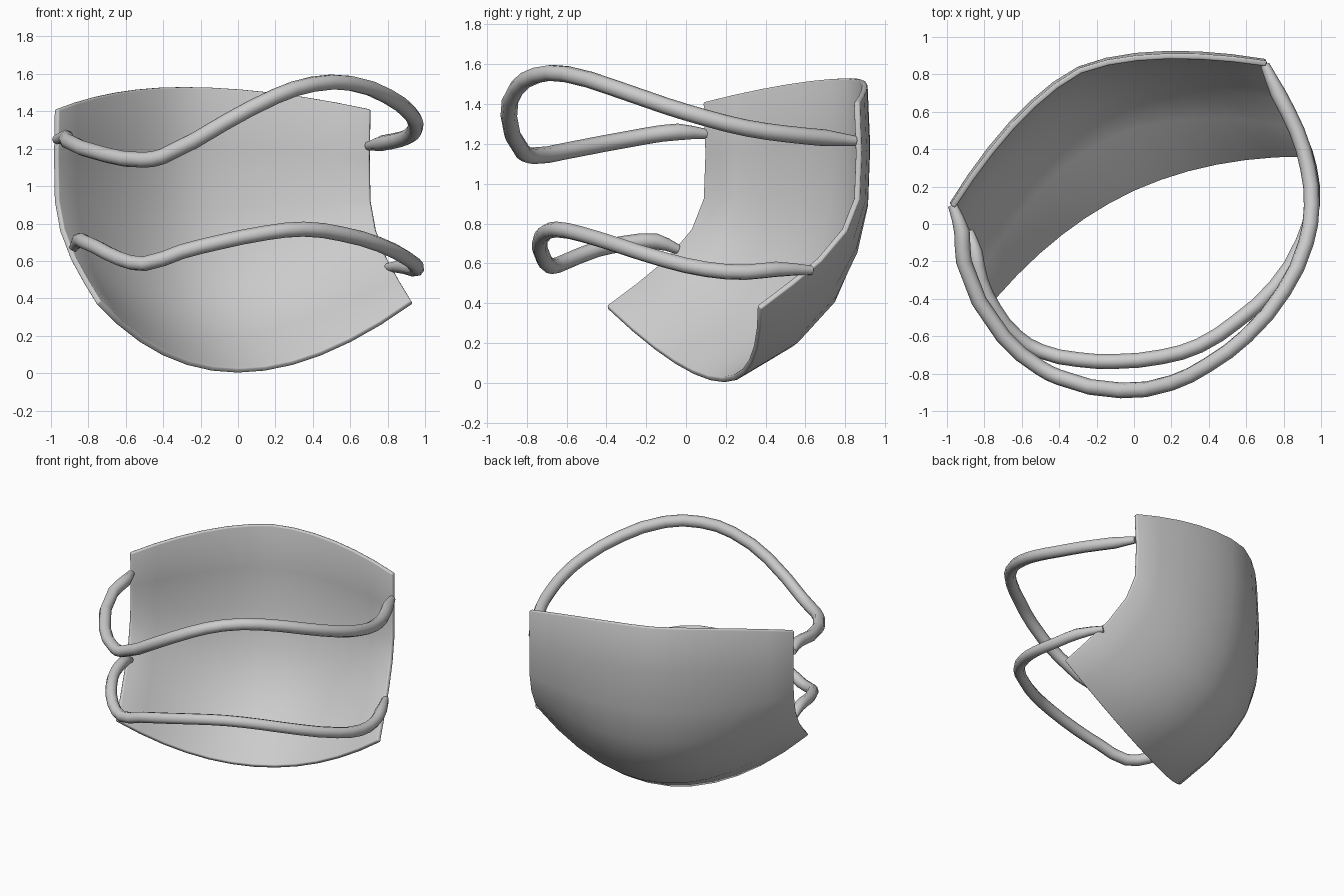
import bpy, math
from mathutils import Matrix, Vector

cube = bpy.data.objects.get("Cube")
if cube:
    bpy.data.objects.remove(cube)

grey = bpy.data.materials.new("light_grey")
grey.use_nodes = True
colour = (0.6, 0.6, 0.6, 1)
grey.diffuse_color = colour
grey.node_tree.nodes["Principled BSDF"].inputs["Base Color"].default_value = colour


def smooth(obj, angle):
    bpy.ops.object.select_all(action="DESELECT")
    obj.select_set(True)
    bpy.context.view_layer.objects.active = obj
    bpy.ops.object.shade_smooth_by_angle(angle=math.radians(angle))


# Mask shell: a loft between the middle profile and the cheek edge, (depth, height) pairs
middle = [(.88, 1.53), (.89, 1.2), (.87, .88), (.81, .62), (.70, .38), (.49, .17), (.173, 0)]
cheek = [(.50, 1.41), (.51, 1.15), (.50, .92), (.43, .76), (.29, .61), (.13, .49), (-.045, .37)]
HALF_WIDTH, COLUMNS = .93, 12
turn = Matrix.Rotation(math.radians(24.5), 3, "Z")
verts, faces = [], []
for j, ((mb, mz), (cb, cz)) in enumerate(zip(middle, cheek)):
    power = 1.6 + .35 * j / (len(middle) - 1)
    for i in range(COLUMNS + 1):
        t = 2 * i / COLUMNS - 1
        w = abs(t) ** power
        across = .078 + HALF_WIDTH * t
        verts.append(turn @ Vector((across, mb + (cb - mb) * w, mz + (cz - mz) * t * t)))
step = COLUMNS + 1
for j in range(len(middle) - 1):
    for i in range(COLUMNS):
        a = j * step + i
        faces.append((a, a + 1, a + step + 1, a + step))
mesh = bpy.data.meshes.new("mask_shell")
mesh.from_pydata(verts, [], faces)
mesh.materials.append(grey)
shell = bpy.data.objects.new("mask_shell", mesh)
bpy.context.collection.objects.link(shell)
smooth(shell, 50)
solid = shell.modifiers.new("thickness", "SOLIDIFY")
solid.thickness = .03
solid.offset = -1
rim = shell.modifiers.new("rounded_rim", "BEVEL")
rim.width = .008
rim.segments = 2
rim.limit_method = "ANGLE"
rim.angle_limit = math.radians(60)


# Straps: round cords swept along a path from one cheek to the other
def strap(name, points, radius):
    curve = bpy.data.curves.new(name, "CURVE")
    curve.dimensions = "3D"
    curve.bevel_depth = radius
    curve.bevel_resolution = 2
    curve.use_fill_caps = True
    curve.resolution_u = 2
    spline = curve.splines.new("BEZIER")
    spline.bezier_points.add(len(points) - 1)
    for p, co in zip(spline.bezier_points, points):
        p.co = co
        p.handle_left_type = p.handle_right_type = "AUTO"
    spline.bezier_points[0].radius = spline.bezier_points[-1].radius = .6
    curve.materials.append(grey)
    obj = bpy.data.objects.new(name, curve)
    bpy.context.collection.objects.link(obj)
    bpy.ops.object.select_all(action="DESELECT")
    obj.select_set(True)
    bpy.context.view_layer.objects.active = obj
    bpy.ops.object.convert(target="MESH")
    smooth(bpy.context.object, 60)


strap("upper_strap", [
    (-.97, .10, 1.25), (-.92, -.04, 1.26), (-.91, -.2, 1.24), (-.7, -.6, 1.165),
    (-.5, -.77, 1.14), (-.4, -.82, 1.16), (-.07, -.89, 1.34), (.2, -.85, 1.48),
    (.4, -.75, 1.545), (.6, -.6, 1.55), (.8, -.36, 1.48), (.92, -.1, 1.39),
    (.95, .1, 1.33), (.93, .3, 1.28), (.87, .5, 1.25), (.77, .7, 1.23), (.7, .85, 1.215)], .042)
strap("lower_strap", [
    (-.88, -.04, .67), (-.85, -.15, .71), (-.82, -.3, .70), (-.75, -.45, .67),
    (-.63, -.6, .61), (-.5, -.68, .585), (-.3, -.725, .65), (-.1, -.735, .70),
    (.15, -.71, .75), (.35, -.65, .77), (.55, -.52, .745), (.75, -.34, .69),
    (.9, -.1, .615), (.955, .1, .57), (.94, .3, .555), (.89, .45, .57), (.8, .63, .565)], .04)
